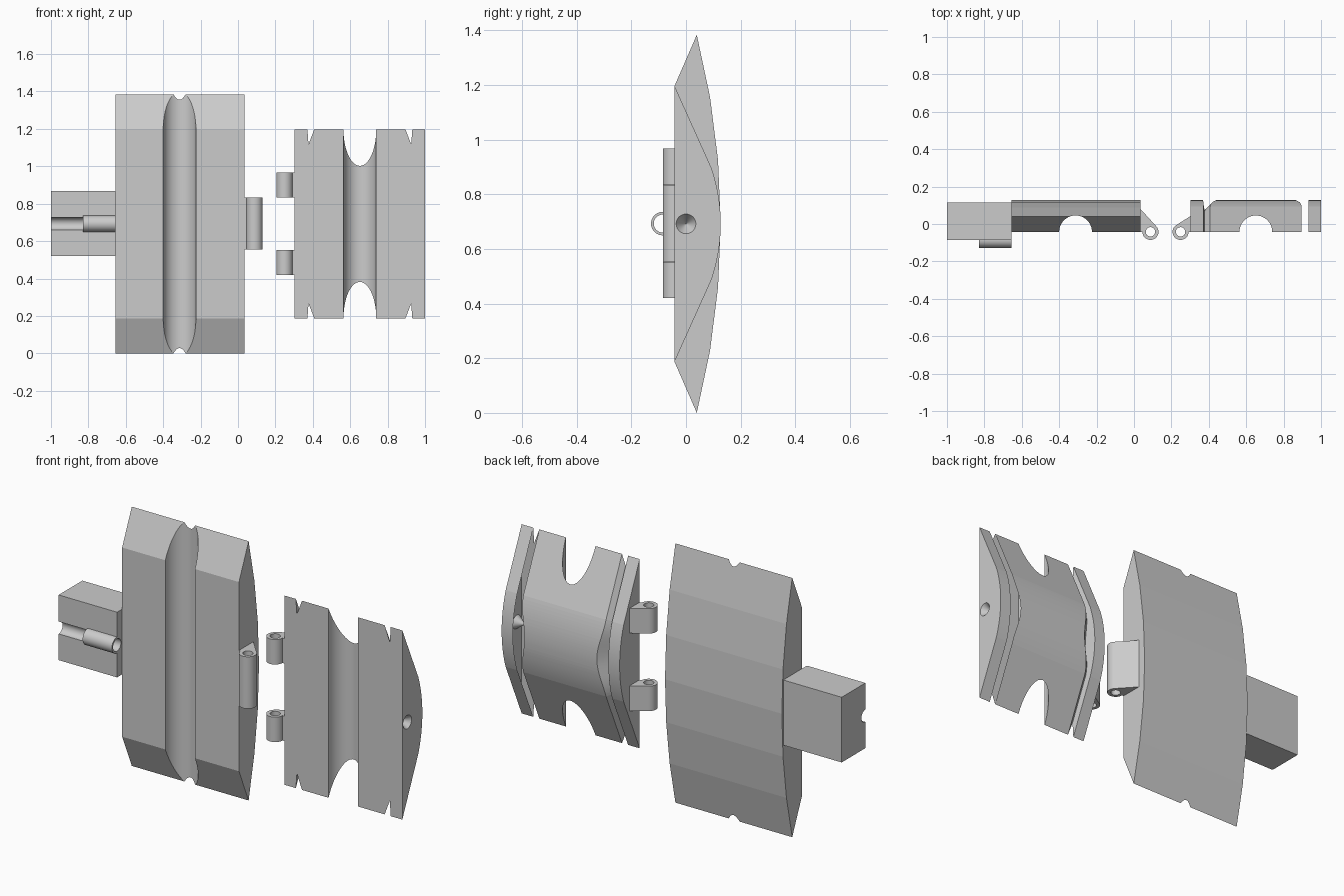
import bpy, bmesh
from math import sin, cos, pi, atan2, acos, asin, hypot, radians, sqrt
from mathutils import Vector

if "Cube" in bpy.data.objects:
    bpy.data.objects.remove(bpy.data.objects["Cube"])

ZC = 0.692       # mid height
FRONT = -0.042   # flat front face of both plates


def loft(name, rings):
    """Closed solid from a list of equally sized point rings."""
    bm = bmesh.new()
    vs = [[bm.verts.new(p) for p in r] for r in rings]
    n = len(rings[0])
    for a, b in zip(vs, vs[1:]):
        for i in range(n):
            j = (i + 1) % n
            bm.faces.new((a[i], a[j], b[j], b[i]))
    bm.faces.new(vs[0])
    bm.faces.new(vs[-1])
    bmesh.ops.recalc_face_normals(bm, faces=bm.faces)
    me = bpy.data.meshes.new(name)
    bm.to_mesh(me)
    bm.free()
    ob = bpy.data.objects.new(name, me)
    bpy.context.collection.objects.link(ob)
    return ob


def prism_x(name, yz, x0, x1):
    return loft(name, [[(x, y, z) for y, z in yz] for x in (x0, x1)])


def prism_z(name, xy, z0, z1):
    return loft(name, [[(x, y, z) for x, y in xy] for z in (z0, z1)])


def circle(a, b, r, n=96):
    return [(a + r * cos(2 * pi * i / n), b + r * sin(2 * pi * i / n)) for i in range(n)]


def boolean(ob, other, op='DIFFERENCE'):
    m = ob.modifiers.new("bool", 'BOOLEAN')
    m.operation, m.object, m.solver = op, other, 'EXACT'
    with bpy.context.temp_override(object=ob, active_object=ob):
        bpy.ops.object.modifier_apply(modifier=m.name)
    bpy.data.objects.remove(other, do_unlink=True)


def knuckle(name, cx, wall, wall_y, z0, z1):
    """Hinge barrel with a tangent web reaching back to the plate wall."""
    r, s = 0.043, 1 if wall < cx else -1
    dx, dy = (wall - cx) * s, wall_y - FRONT
    end = atan2(dy, dx) - acos(r / hypot(dx, dy))
    n = 64
    pts = []
    for i in range(n + 1):
        a = -pi + (end + pi) * i / n
        pts.append((cx + s * r * cos(a), FRONT + r * sin(a)))
    pts += [(wall, wall_y), (wall, FRONT)]
    ob = prism_z(name, pts, z0, z1)
    boolean(ob, prism_z("pin_cut", circle(cx, FRONT, 0.025), z0 - 0.1, z1 + 0.1))
    return ob


# wide plate with faceted back and a round channel in front
R = 2.78
half = asin(ZC / R)
prof = [(0.127 - R + R * cos(half * t / 3), ZC + R * sin(half * t / 3)) for t in range(-3, 4)]
prof += [(FRONT, 1.197), (FRONT, 0.187)]
wide_plate = prism_x("wide_plate", prof, -0.655, 0.035)
boolean(wide_plate, prism_z("channel_cut", circle(-0.3125, FRONT, 0.0875, 128), -0.2, 1.6))

# latch block with a half-sunk tube
yb, zb = -0.085, 0.693
block = prism_x("latch_block", [(yb, 0.52), (0.115, 0.52), (0.115, 0.868), (yb, 0.868)], -1, -0.655)
boolean(block, prism_x("tube", circle(yb, zb, 0.043), -0.828, -0.655), 'UNION')
boolean(block, prism_x("bore_cut", circle(yb, zb, 0.033), -1.1, -0.5))

# narrow plate: sloped ends blending into a rounded back
arc_r, arc_h = 0.635, 0.205
ah = asin(arc_h / arc_r)
arc = [(0.127 - arc_r + arc_r * cos(ah * t / 12), ZC + arc_r * sin(ah * t / 12)) for t in range(-12, 13)]
ends = [(FRONT, 0.187), (FRONT, 1.197)]
narrow_plate = prism_x("narrow_plate", [ends[0]] + arc + [ends[1]], 0.303, 1.0)
boolean(narrow_plate, prism_z("channel_cut", circle(0.6515, FRONT, 0.0875, 128), 0, 1.6))


def band_groove(mirror):
    """V cutter following the back profile, deepest at the middle."""
    fx = (lambda x: 1.303 - x) if mirror else (lambda x: x)
    rings = []
    path = [(-0.132, -0.013)] + arc + [(-0.132, 2 * ZC + 0.013)]
    slope = atan2(0.305, 0.137)
    for y, z in path:
        u = max(-1, min(1, (z - ZC) / arc_h))
        d = 0.033 + 0.033 * (0.5 + 0.5 * cos(pi * u))
        a = radians(24) * u
        ny, nz = cos(a), sin(a)
        e, w = 0.03, 0.92
        rings.append([(fx(x), y + k * ny, z + k * nz) for x, k in
                      ((0.366, e), (0.377, -d), (0.377 + w * (d + e), e))])
    return loft("groove_cut", rings)


for m in (False, True):
    boolean(narrow_plate, band_groove(m))

# conical dimple in the outer end
dimple = loft("dimple_cut", [[(x, y, z) for y, z in circle(0, ZC, r)]
                             for x, r in ((1.02, 0.05), (0.95, 0.001))])
boolean(narrow_plate, dimple)

# hinge knuckles
parts = [wide_plate, block, narrow_plate,
         knuckle("hinge_knuckle_centre", 0.088, 0.035, 0.08, 0.555, 0.832)]
for label, z0, z1 in (("lower", 0.42, 0.553), ("upper", 0.834, 0.967)):
    parts.append(knuckle("hinge_knuckle_" + label, 0.249, 0.303, 0.043, z0, z1))

# smooth curves, crisp facets
for ob in bpy.data.objects:
    ob.select_set(ob in parts)
bpy.context.view_layer.objects.active = wide_plate
bpy.ops.object.shade_smooth_by_angle(angle=radians(4.2))
